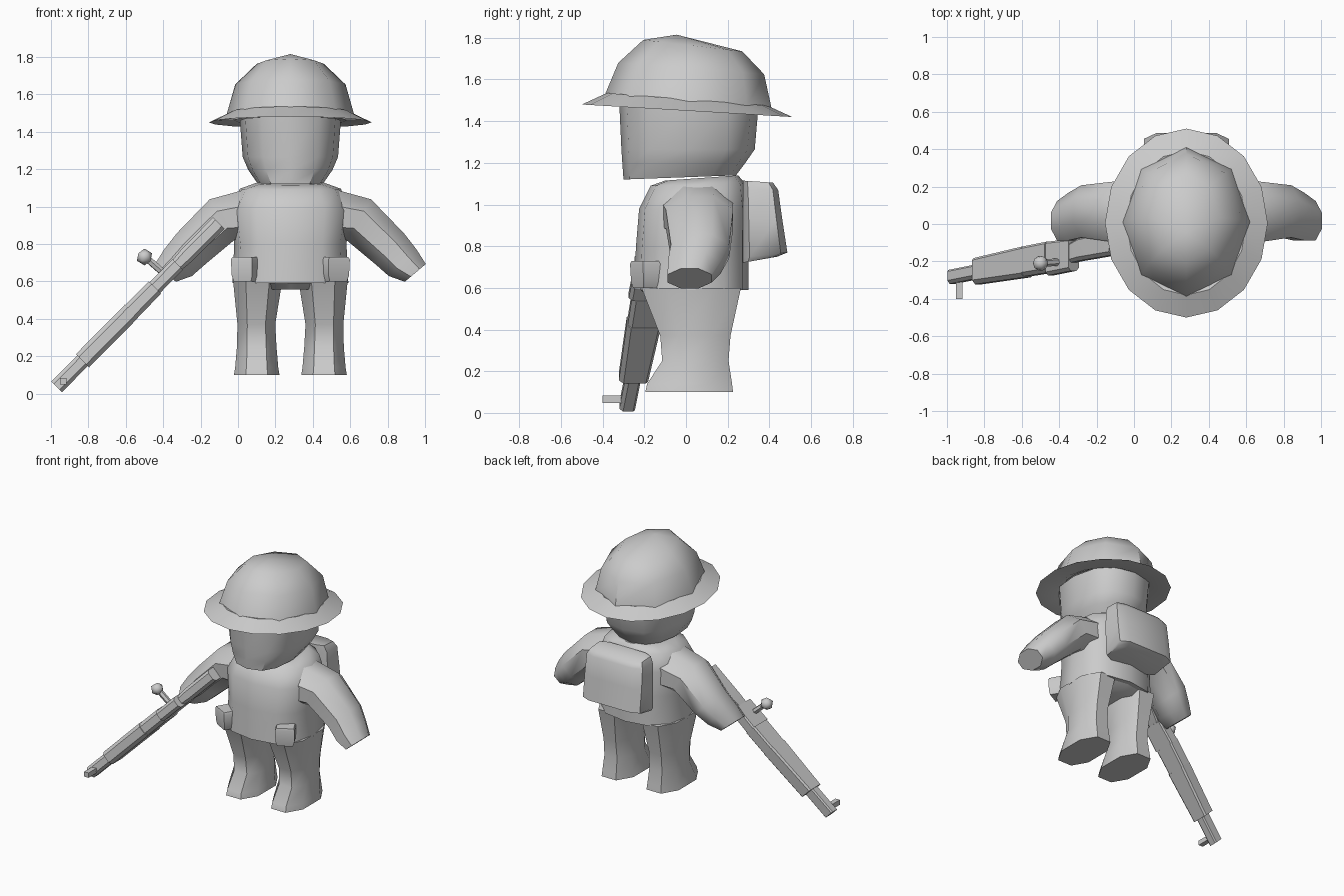
import bpy, bmesh, math
from mathutils import Vector

if "Cube" in bpy.data.objects:
    bpy.data.objects.remove(bpy.data.objects["Cube"])

CX = 0.28  # centre line of the figure
grey = bpy.data.materials.new("plain_grey")
grey.diffuse_color = (0.6, 0.6, 0.6, 1)
grey.use_nodes = True
grey.node_tree.nodes["Principled BSDF"].inputs["Base Color"].default_value = grey.diffuse_color


def finish(name, bm, angle=40):
    bmesh.ops.recalc_face_normals(bm, faces=bm.faces)
    me = bpy.data.meshes.new(name)
    bm.to_mesh(me)
    bm.free()
    ob = bpy.data.objects.new(name, me)
    bpy.context.collection.objects.link(ob)
    me.materials.append(grey)
    bpy.ops.object.select_all(action='DESELECT')
    ob.select_set(True)
    bpy.context.view_layer.objects.active = ob
    if angle:
        bpy.ops.object.shade_smooth_by_angle(angle=math.radians(angle))
    return ob


def loft(name, rings, angle=40, close=False):
    """Skin equal-length rings; cap the ends, or join last to first."""
    bm = bmesh.new()
    vs = [[bm.verts.new(p) for p in r] for r in rings]
    n = len(vs[0])
    pairs = list(zip(vs, vs[1:])) + ([(vs[-1], vs[0])] if close else [])
    for a, b in pairs:
        for i in range(n):
            j = (i + 1) % n
            bm.faces.new((a[i], a[j], b[j], b[i]))
    if not close:
        bm.faces.new(vs[0])
        bm.faces.new(vs[-1])
    bmesh.ops.remove_doubles(bm, verts=bm.verts, dist=0.0005)
    return finish(name, bm, angle)


def ring(cx, hx, y0, y1, z0, z1=None, n=8, power=2.0, turn=0.0):
    """Rounded ring; z0 at the front edge y0, z1 at the back edge y1."""
    z1 = z0 if z1 is None else z1
    out = []
    for k in range(n):
        t = 2 * math.pi * (k + turn) / n
        c, s = math.cos(t), math.sin(t)
        e = 2 / power
        x = math.copysign(abs(c) ** e, c)
        y = math.copysign(abs(s) ** e, s)
        out.append((cx + hx * x, (y0 + y1) / 2 + (y1 - y0) / 2 * y,
                    (z0 + z1) / 2 + (z1 - z0) / 2 * y))
    return out


# Helmet dome and brim
loft("helmet_dome", [
    ring(CX, .34, -.39, .41, 1.525, 1.465),
    ring(CX, .295, -.325, .375, 1.68, 1.625),
    ring(CX, .18, -.205, .27, 1.79, 1.735),
    ring(CX, .0001, -.0451, -.0449, 1.815)], 50)
loft("helmet_brim", [
    ring(CX, .435, -.50, .51, 1.48, 1.42, 16),
    ring(CX, .32, -.38, .39, 1.535, 1.475, 16),
    ring(CX, .25, -.30, .31, 1.515, 1.455, 16),
    ring(CX, .30, -.35, .36, 1.485, 1.435, 16)], 30, True)

# Head, flat in front and rounded at the lower back
loft("head", [
    ring(CX, .18, -.30, .24, 1.12, 1.14, 12, 2.5),
    ring(CX, .225, -.305, .285, 1.19, 1.2, 12, 2.5),
    ring(CX, .255, -.31, .33, 1.265, 1.265, 12, 2.5),
    ring(CX, .27, -.32, .345, 1.48, 1.44, 12, 2.5)])

# Torso and hips
loft("torso", [
    ring(CX, .31, -.25, .30, .59, .59, 12, 2.5),
    ring(CX, .30, -.24, .30, .80, .80, 12, 2.5),
    ring(CX, .32, -.225, .30, .98, .98, 12, 2.5),
    ring(CX, .27, -.17, .285, 1.09, 1.10, 12, 2.5),
    ring(CX, .18, -.10, .25, 1.115, 1.14, 12, 2.5)], 50)
loft("hips", [
    ring(CX, .22, -.18, .22, .555, .555, 12, 2.5),
    ring(CX, .305, -.24, .29, .61, .61, 12, 2.5)])

for side, label in ((-1, "right"), (1, "left")):
    # Leg flaring into a foot
    loft(label + "_leg", [
        ring(CX + side * .18, .13, -.21, .24, .10, n=8, power=2.4, turn=.5),
        ring(CX + side * .18, .123, -.20, .235, .14, n=8, power=2.4, turn=.5),
        ring(CX + side * .18, .113, -.125, .215, .25, n=8, power=2.4, turn=.5),
        ring(CX + side * .182, .108, -.135, .225, .37, n=8, power=2.4, turn=.5),
        ring(CX + side * .175, .14, -.23, .28, .60, n=8, power=2.4, turn=.5)],
        50)

    # Arm: distance from centre line, height, half width, front and back depth
    rings = []
    for x, z, w, y0, y1, a in ((.20, .95, .15, -.12, .23, .2),
                               (.365, .93, .13, -.10, .23, .55),
                               (.53, .775, .115, -.075, .21, .75),
                               (.60, .70, .105, -.09, .17, .8),
                               (.668, .645, .075, -.09, .125, .87)):
        pts = []
        for k in range(8):
            t = math.tau * (k + .5) / 8
            u, v = w * 1.06 * math.cos(t), math.sin(t) * 1.06
            pts.append((CX + side * (x + u * math.sin(a)),
                        (y0 + y1) / 2 + (y1 - y0) / 2 * v,
                        z + u * math.cos(a)))
        rings.append(pts)
    loft(label + "_arm", rings, 50)

    # Belt pouch turned to follow the waist
    c, s = math.cos(.5), side * math.sin(.5)
    rings = []
    for z, w, d in ((.60, .052, .045), (.63, .062, .05),
                    (.715, .065, .054), (.73, .058, .05)):
        rings.append([(CX + side * .235 + u * w * c - v * d * s,
                       -.19 + u * w * s + v * d * c, z)
                      for u, v in ((-1, -1), (1, -1), (1, 1), (-1, 1))])
    loft(label + "_pouch", rings, 50)

# Backpack, deeper at the bottom
loft("backpack", [
    ring(CX, .22, .27, .44, .72, .75, 8, 5, .5),
    ring(CX, .235, .27, .49, .745, .77, 8, 5, .5),
    ring(CX, .235, .27, .465, .93, .93, 8, 5, .5),
    ring(CX, .23, .27, .445, 1.07, 1.07, 8, 5, .5),
    ring(CX, .21, .27, .42, 1.115, 1.105, 8, 5, .5)], 50)

# Rifle frame: along the barrel, across it, and front to back
MUZZLE = Vector((-.97, -.285, .035))
ALONG = Vector((.875, .175, .885)).normalized()
ACROSS = Vector((-.707, 0, .707))
DEPTH = Vector((0, 1, 0))


def rifle_part(name, sections):
    """Chamfered bar from (distance, half width, front, back) sections."""
    rings = []
    for s, w, v0, v1 in sections:
        c = w * .45
        prof = ((-w + c, v0), (w - c, v0), (w, v0 + c), (w, v1 - c / 2),
                (w - c / 2, v1), (-w + c / 2, v1), (-w, v1 - c / 2), (-w, v0 + c))
        rings.append([MUZZLE + ALONG * s + ACROSS * u + DEPTH * v for u, v in prof])
    return loft(name, rings, 30)


rifle_part("rifle_barrel", [(0, .04, -.035, .04), (.22, .04, -.035, .04)])
rifle_part("rifle_fore_stock", [(.20, .05, -.065, .075), (.575, .05, -.08, .085)])
rifle_part("rifle_hand_guard", [(.575, .047, -.075, .085), (.755, .047, -.08, .085)])
rifle_part("rifle_receiver", [(.755, .04, -.095, .085), (.93, .04, -.095, .075)])
rifle_part("rifle_butt", [(.92, .035, -.05, .05), (1.0, .043, -.05, .07),
                          (1.245, .043, -.055, .075)])


def rod(name, a, b, r, n=6):
    d = (b - a).normalized()
    p = d.orthogonal().normalized()
    q = d.cross(p)
    loft(name, [[o + (p * math.cos(math.tau * k / n) + q * math.sin(math.tau * k / n)) * r
                 for k in range(n)] for o in (a, b)])


# Bolt handle with knob, and front sight
rod("bolt_handle", Vector((-.37, -.20, .62)), Vector((-.49, -.21, .725)), .02)
bm = bmesh.new()
bmesh.ops.create_icosphere(bm, subdivisions=1, radius=.045)
bmesh.ops.translate(bm, verts=bm.verts, vec=(-.50, -.21, .73))
finish("bolt_knob", bm, 50)
rod("front_sight", Vector((-.935, -.29, .065)), Vector((-.935, -.40, .065)), .025, 4)
